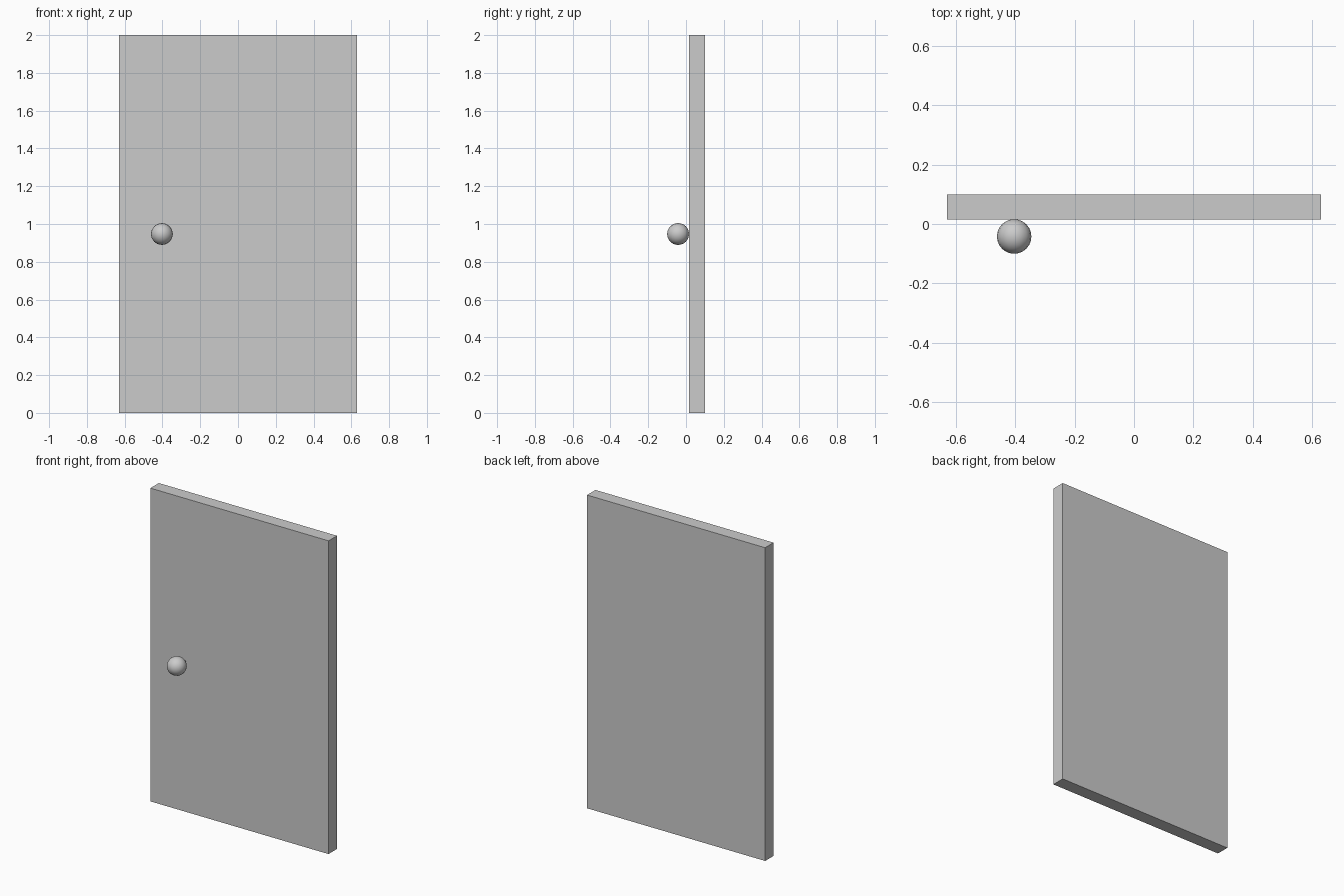
import bpy
import math

if "Cube" in bpy.data.objects:
    bpy.data.objects.remove(bpy.data.objects["Cube"])

# Door panel: plain slab standing on the floor
bpy.ops.mesh.primitive_cube_add(size=1, location=(0, 0.0575, 1.0))
door = bpy.context.object
door.name = "door_panel"
door.scale = (1.258, 0.085, 2.0)
bpy.ops.object.transform_apply(location=False, rotation=False, scale=True)

# Round knob on the front face, touching the panel
bpy.ops.mesh.primitive_uv_sphere_add(
    segments=16, ring_count=12, radius=0.058,
    location=(-0.403, -0.042, 0.947), rotation=(math.pi / 2, 0, 0))
knob = bpy.context.object
knob.name = "door_knob"
bpy.ops.object.shade_smooth()
